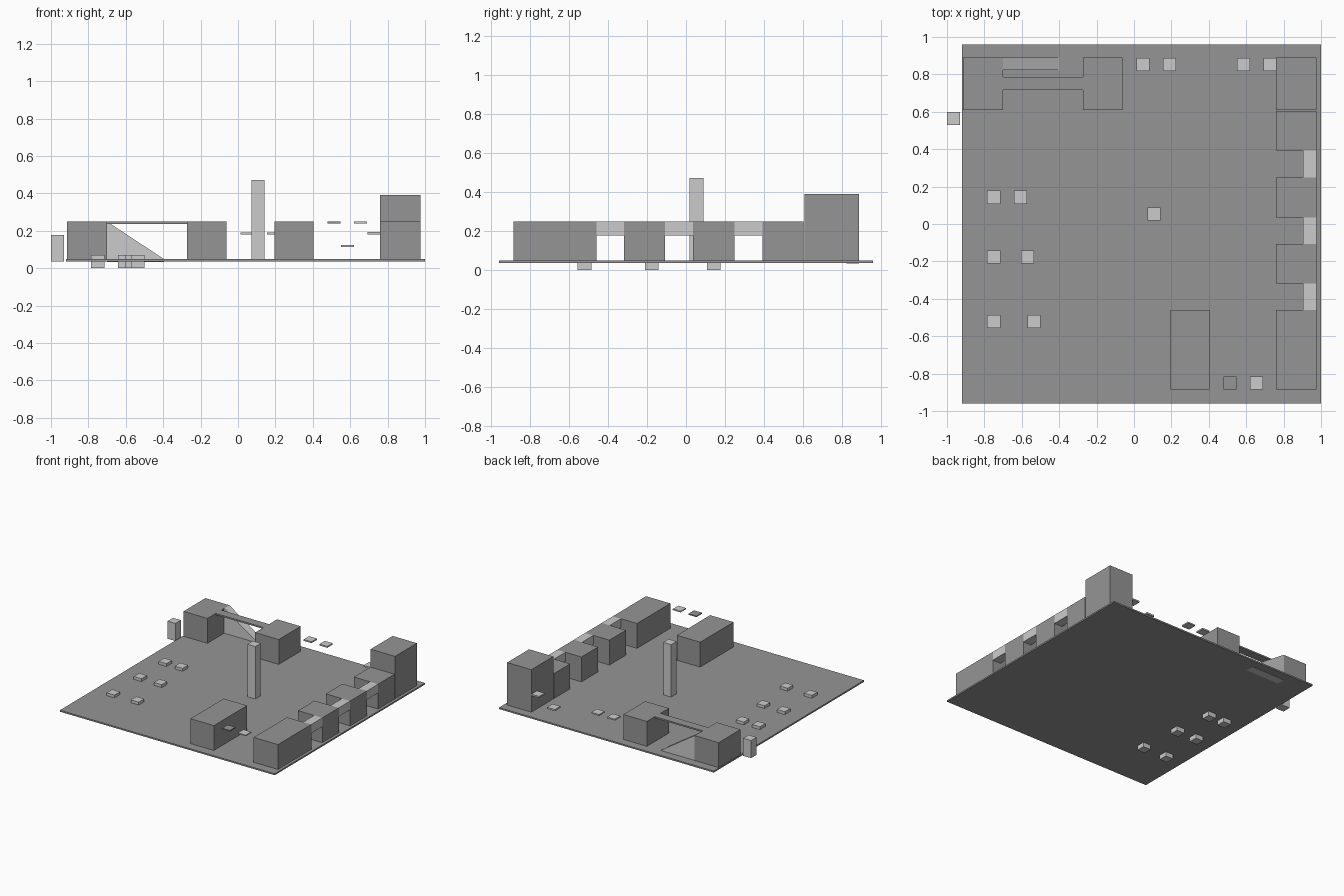
import bpy

if "Cube" in bpy.data.objects:
    bpy.data.objects.remove(bpy.data.objects["Cube"])

# Darker grey for the slab and large blocks; small parts keep the default grey
dark = bpy.data.materials.new("dark_grey")
dark.diffuse_color = (0.3, 0.3, 0.3, 1)
dark.use_nodes = True
dark.node_tree.nodes["Principled BSDF"].inputs["Base Color"].default_value = dark.diffuse_color


def mesh_part(name, verts, faces, mat=None):
    mesh = bpy.data.meshes.new(name)
    mesh.from_pydata(verts, [], faces)
    if mat:
        mesh.materials.append(mat)
    obj = bpy.data.objects.new(name, mesh)
    bpy.context.collection.objects.link(obj)
    return obj


def box(name, x, y, z, mat=None):
    """Box from (min, max) ranges on each axis."""
    verts = [(a, b, c) for c in z for a, b in
             ((x[0], y[0]), (x[1], y[0]), (x[1], y[1]), (x[0], y[1]))]
    return mesh_part(name, verts, [(3, 2, 1, 0), (4, 5, 6, 7), (0, 1, 5, 4),
                                   (1, 2, 6, 5), (2, 3, 7, 6), (3, 0, 4, 7)], mat)


def square(name, cx, cy, z, mat=None, s=0.07):
    """Box with a small square footprint."""
    h = s / 2
    return box(name, (cx - h, cx + h), (cy - h, cy + h), z, mat)


FLOOR, TOP = 0.048, 0.249

# Ground slab
box("ground_slab", (-0.92, 1.0), (-0.96, 0.96), (0.036, FLOOR), dark)

# Back left pair of blocks joined by a thin walkway
box("back_left_block", (-0.914, -0.70), (0.609, 0.889), (FLOOR, TOP), dark)
box("back_middle_block", (-0.273, -0.062), (0.609, 0.889), (FLOOR, TOP), dark)
box("walkway", (-0.70, -0.273), (0.716, 0.787), (0.237, TOP), dark)

# Wedge ramp up to the back left block, showing just under the slab
y0, y1 = 0.823, 0.889
mesh_part("ramp",
          [(x, y, z) for y in (y0, y1)
           for x, z in ((-0.70, 0.034), (-0.395, 0.034), (-0.395, FLOOR), (-0.70, TOP))],
          [(0, 1, 2, 3), (7, 6, 5, 4), (4, 5, 1, 0),
           (5, 6, 2, 1), (6, 7, 3, 2), (7, 4, 0, 3)])

# Free-standing front block
box("front_block", (0.195, 0.404), (-0.885, -0.46), (FLOOR, TOP), dark)

# Right-hand row of blocks with raised links in the gaps
RX = (0.76, 0.977)
row = [(-0.885, -0.46), (-0.319, -0.108), (0.036, 0.249), (0.393, 0.603)]
for i, y in enumerate(row):
    box(f"row_block_{i + 1}", RX, y, (FLOOR, TOP), dark)
for i in range(3):
    box(f"row_link_{i + 1}", (0.904, RX[1]), (row[i][1], row[i + 1][0]), (0.178, TOP))
box("tall_corner_block", RX, (0.609, 0.889), (FLOOR, 0.391), dark)

# Central tower and outside post
square("tower", 0.106, 0.054, (FLOOR, 0.472))
square("outside_post", -0.965, 0.563, (0.036, 0.178))

# Cubes sunk through the slab
for i, (x2, y) in enumerate(((-0.606, 0.143), (-0.569, -0.176), (-0.534, -0.521))):
    for side, x in (("left", -0.75), ("right", x2)):
        square(f"sunken_cube_{side}_{i + 1}", x, y, (0.0, 0.071))

# Floating step plates
steps = [(0.049, 0.853, 0.179, 0.19, None), (0.19, 0.853, 0.179, 0.19, None),
         (0.585, 0.853, 0.112, 0.125, None), (0.727, 0.853, 0.181, 0.193, None),
         (0.513, -0.851, 0.240, TOP, dark), (0.655, -0.851, 0.240, TOP, None)]
for i, (x, y, za, zb, mat) in enumerate(steps):
    square(f"step_plate_{i + 1}", x, y, (za, zb), mat)
